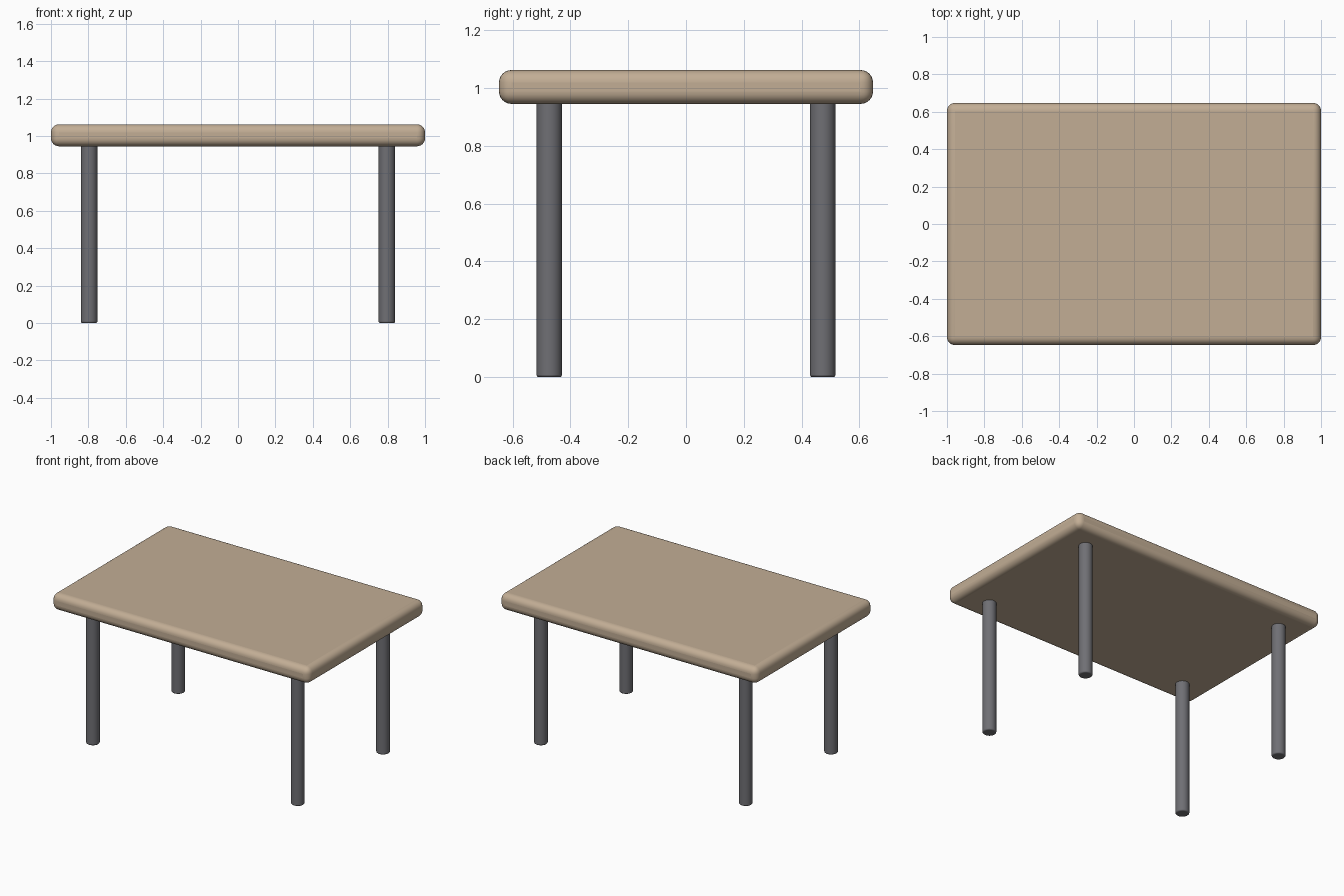
import bpy

if "Cube" in bpy.data.objects:
    bpy.data.objects.remove(bpy.data.objects["Cube"])

TOP_Z, UNDERSIDE_Z = 1.062, 0.945
LEG_X, LEG_Y, LEG_R = 0.796, 0.473, 0.044


def material(name, color):
    mat = bpy.data.materials.new(name)
    mat.diffuse_color = (*color, 1.0)
    mat.use_nodes = True
    mat.node_tree.nodes["Principled BSDF"].inputs["Base Color"].default_value = mat.diffuse_color
    return mat


def finish(obj, name, mat, bevel, segments):
    """Name, colour, round the sharp edges and smooth-shade a part."""
    obj.name = name
    obj.data.materials.append(mat)
    bpy.ops.object.shade_smooth_by_angle(angle=0.7)
    mod = obj.modifiers.new("rounded_edges", "BEVEL")
    mod.width = bevel
    mod.segments = segments
    mod.limit_method = "ANGLE"
    mod.angle_limit = 0.7


wood = material("tan_wood", (0.54, 0.42, 0.30))
metal = material("dark_metal", (0.16, 0.16, 0.175))

# Rounded tabletop slab
bpy.ops.mesh.primitive_cube_add(size=1, location=(0, 0, (TOP_Z + UNDERSIDE_Z) / 2))
top = bpy.context.object
top.scale = (2.0, 1.294, TOP_Z - UNDERSIDE_Z)
bpy.ops.object.transform_apply(location=False, rotation=False, scale=True)
finish(top, "tabletop", wood, 0.043, 6)

# Four round legs, let slightly into the tabletop
leg_height = UNDERSIDE_Z + 0.01
for y_name, sy in (("front", -1), ("back", 1)):
    for x_name, sx in (("left", -1), ("right", 1)):
        bpy.ops.mesh.primitive_cylinder_add(
            vertices=32, radius=LEG_R, depth=leg_height,
            location=(sx * LEG_X, sy * LEG_Y, leg_height / 2))
        finish(bpy.context.object, f"{y_name}_{x_name}_leg", metal, 0.008, 3)
